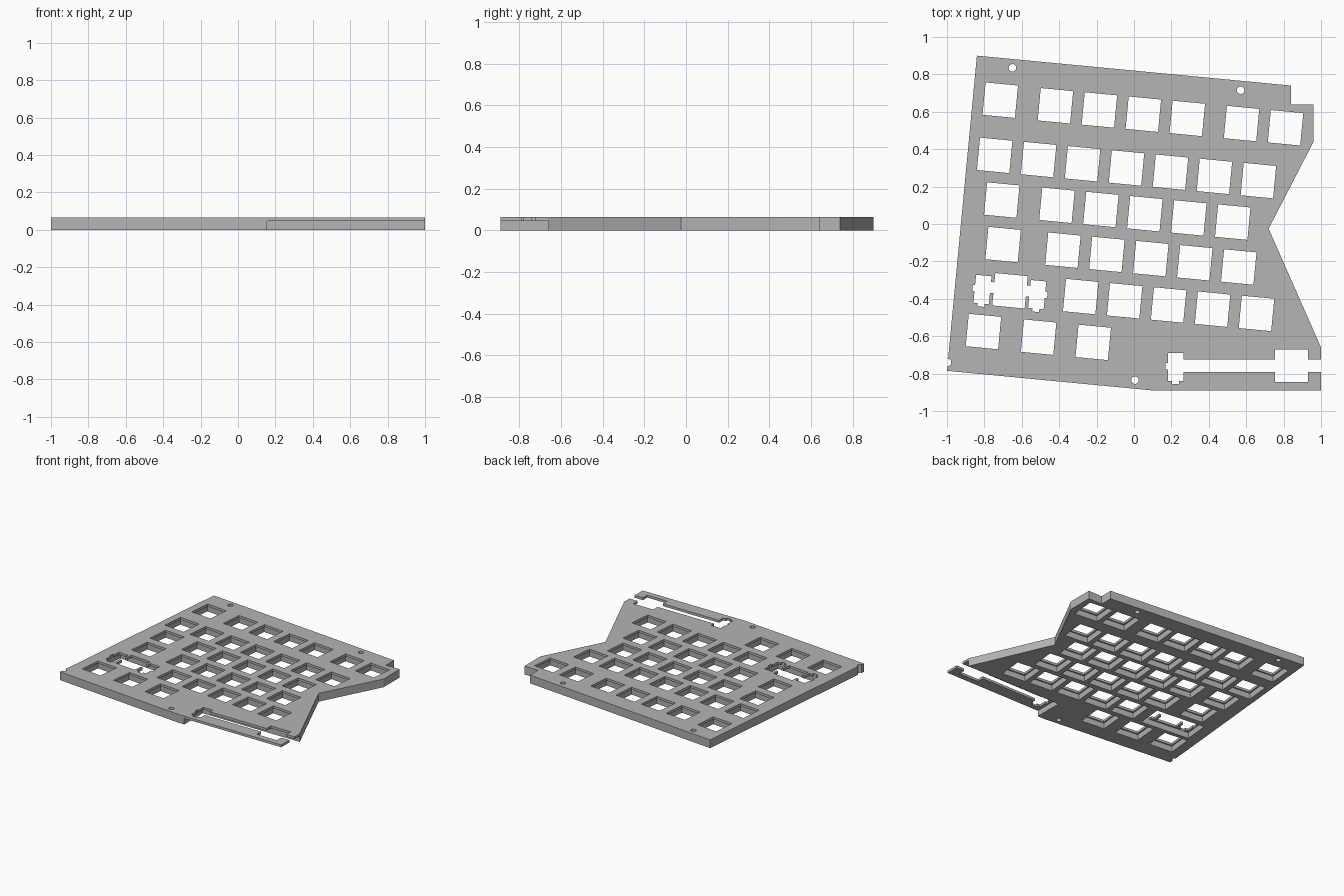
import bpy
import bmesh
import math
from mathutils import Matrix, Vector

default_cube = bpy.data.objects.get("Cube")
if default_cube:
    bpy.data.objects.remove(default_cube, do_unlink=True)

THICKNESS = 0.065
LIP = 0.046                     # underside of the thin clip layer
TILT = math.radians(-5.45)      # key field rotation
PITCH = Vector((0.235, -0.0225))
SWITCH = 0.174
POCKET = 0.196

grey = bpy.data.materials.new("plain_grey")
grey.use_nodes = True
colour = (0.46, 0.46, 0.46, 1)
grey.diffuse_color = colour
grey.node_tree.nodes["Principled BSDF"].inputs["Base Color"].default_value = colour


def make_object(name, bm):
    bmesh.ops.recalc_face_normals(bm, faces=bm.faces)
    mesh = bpy.data.meshes.new(name)
    bm.to_mesh(mesh)
    bm.free()
    obj = bpy.data.objects.new(name, mesh)
    bpy.context.collection.objects.link(obj)
    mesh.materials.append(grey)
    return obj


def add_box(bm, centre, size, low, high, angle=0.0, offset=(0, 0)):
    """Box at an offset inside a frame turned by angle about centre."""
    matrix = (Matrix.Translation((*centre, (low + high) / 2))
              @ Matrix.Rotation(angle, 4, "Z")
              @ Matrix.Translation((*offset, 0))
              @ Matrix.Diagonal((*size, high - low, 1)))
    bmesh.ops.create_cube(bm, size=1, matrix=matrix)


def add_through(bm, centre, size, angle=0.0, offset=(0, 0)):
    add_box(bm, centre, size, -0.1, 0.2, angle, offset)


def add_pocket(bm, centre, size, angle=0.0):
    add_box(bm, centre, size, -0.1, LIP, angle)


def add_stabilizer_slot(bm, centre, side, angle=0.0):
    """Slot with a lower nub and an outward nub; side is -1 or 1."""
    x = side * 0.147
    add_through(bm, centre, (0.083, 0.150), angle, (x, -0.007))
    add_through(bm, centre, (0.037, 0.050), angle, (x, -0.074))
    add_through(bm, centre, (0.040, 0.034), angle, (x + side * 0.034, -0.004))


def cut(target, bm, name):
    cutter = make_object(name, bm)
    cutter.hide_render = True
    mod = target.modifiers.new(name, "BOOLEAN")
    mod.operation = "DIFFERENCE"
    mod.solver = "EXACT"
    mod.use_self = True
    mod.object = cutter
    bpy.context.view_layer.objects.active = target
    bpy.ops.object.modifier_apply(modifier=name)
    bpy.data.objects.remove(cutter, do_unlink=True)


# Plate body from its outline
outline = [(-0.84, 0.9), (0.84, 0.74), (0.84, 0.64), (0.96, 0.64), (0.96, 0.44),
           (0.72, -0.025), (1, -0.66), (1, -0.89), (0.1, -0.89), (-1, -0.785)]
bm = bmesh.new()
base = bm.faces.new([bm.verts.new((x, y, 0)) for x, y in outline])
extruded = bmesh.ops.extrude_face_region(bm, geom=[base])
top_verts = [v for v in extruded["geom"] if isinstance(v, bmesh.types.BMVert)]
bmesh.ops.translate(bm, verts=top_verts, vec=(0, 0, THICKNESS))
plate = make_object("switch_plate", bm)

# Switch positions: start of each run and number of keys in it
runs = [((-0.715, 0.662), 1), ((-0.42, 0.632), 4), ((0.575, 0.537), 2),
        ((-0.745, 0.367), 7),
        ((-0.707, 0.128), 1), ((-0.412, 0.1), 5),
        ((-0.7, -0.11), 1), ((-0.38, -0.14), 5),
        ((-0.285, -0.388), 5),
        ((-0.805, -0.575), 1), ((-0.51, -0.605), 1), ((-0.218, -0.633), 1)]
switches = [Vector(start) + PITCH * i for start, count in runs for i in range(count)]
wide_key = (-0.663, -0.357)
thumb_key = (0.842, -0.757)

# Pockets under the thin clip layer
bm = bmesh.new()
for centre in switches:
    add_pocket(bm, centre, (POCKET, POCKET), TILT)
add_pocket(bm, wide_key, (0.41, 0.2), TILT)
add_pocket(bm, (0.655, -0.86), (1, 0.4))
cut(plate, bm, "pocket_cutter")

# Switch openings
bm = bmesh.new()
for centre in switches:
    add_through(bm, centre, (SWITCH, SWITCH), TILT)

# Wide key with a stabilizer slot on both sides
add_through(bm, wide_key, (SWITCH, SWITCH), TILT)
add_through(bm, wide_key, (0.26, 0.058), TILT, (0, 0.008))
for side in (-1, 1):
    add_stabilizer_slot(bm, wide_key, side, TILT)

# Thumb key with a long wire channel open to the edge
add_through(bm, thumb_key, (SWITCH, SWITCH))
add_through(bm, (0.65, -0.757), (0.85, 0.066))
add_stabilizer_slot(bm, (0.37, -0.757), -1)

# Screw holes
for x, y in [(-0.65, 0.835), (0.57, 0.715), (0.005, -0.835), (-0.997, -0.74)]:
    bmesh.ops.create_cone(bm, cap_ends=True, segments=24, radius1=0.02, radius2=0.02,
                          depth=0.4, matrix=Matrix.Translation((x, y, 0)))
cut(plate, bm, "opening_cutter")
